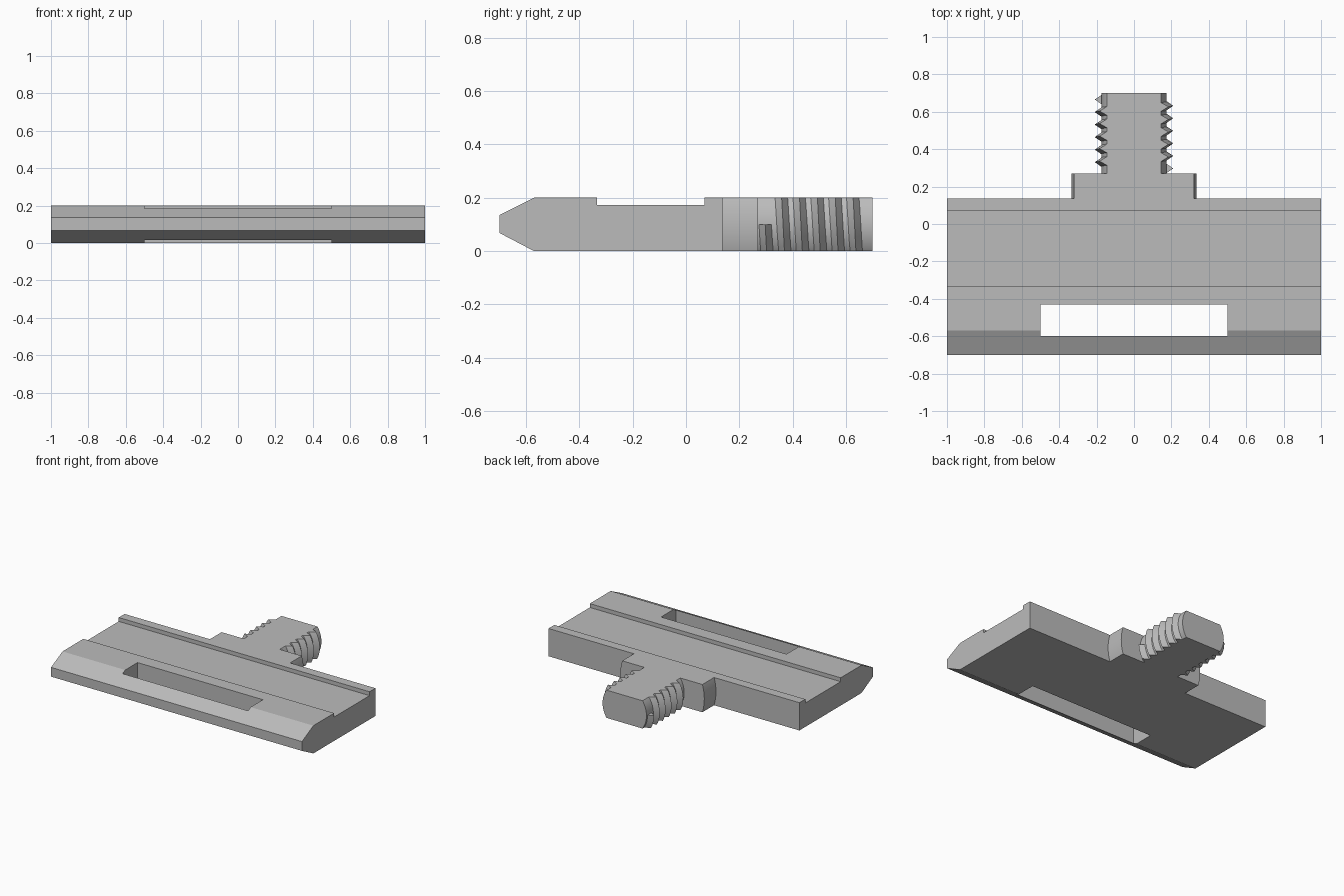
import bpy, bmesh, math
from mathutils import Vector

cube = bpy.data.objects.get("Cube")
if cube:
    bpy.data.objects.remove(cube, do_unlink=True)

THICK = 0.2
MID = THICK / 2

grey = bpy.data.materials.new("plain grey")
grey.use_nodes = True
COLOUR = (0.5, 0.5, 0.5, 1)
grey.diffuse_color = COLOUR
grey.node_tree.nodes["Principled BSDF"].inputs["Base Color"].default_value = COLOUR


def finish(name, bm):
    bmesh.ops.recalc_face_normals(bm, faces=bm.faces)
    mesh = bpy.data.meshes.new(name)
    bm.to_mesh(mesh)
    bm.free()
    mesh.materials.append(grey)
    obj = bpy.data.objects.new(name, mesh)
    bpy.context.collection.objects.link(obj)
    return obj


def box(name, lo, hi):
    bm = bmesh.new()
    bmesh.ops.create_cube(bm, size=1)
    lo, hi = Vector(lo), Vector(hi)
    for v in bm.verts:
        v.co = (lo + hi) / 2 + v.co * (hi - lo)
    return finish(name, bm)


def boolean(obj, cutter, operation):
    mod = obj.modifiers.new("cut", 'BOOLEAN')
    mod.object, mod.operation, mod.solver = cutter, operation, 'EXACT'
    bpy.ops.object.select_all(action='DESELECT')
    obj.select_set(True)
    bpy.context.view_layer.objects.active = obj
    bpy.ops.object.modifier_apply(modifier=mod.name)


def smooth(obj):
    bpy.ops.object.select_all(action='DESELECT')
    obj.select_set(True)
    bpy.context.view_layer.objects.active = obj
    bpy.ops.object.shade_smooth_by_angle(angle=math.radians(25))


def rod(name, radius, y0, y1, sides=64):
    """Closed cylinder along y."""
    bm = bmesh.new()
    rings = [[bm.verts.new((radius * math.cos(a), y, MID + radius * math.sin(a)))
              for a in (math.tau * i / sides for i in range(sides))] for y in (y0, y1)]
    for i in range(sides):
        j = (i + 1) % sides
        bm.faces.new((rings[0][i], rings[0][j], rings[1][j], rings[1][i]))
    for ring in rings:
        bm.faces.new(ring)
    return finish(name, bm)


# Plate: side profile with chamfered front and a shallow channel on top
profile = [(-0.7, 0.068), (-0.57, 0), (0.137, 0), (0.137, THICK), (0.07, THICK),
           (0.07, 0.172), (-0.333, 0.172), (-0.333, THICK), (-0.57, THICK), (-0.7, 0.135)]
bm = bmesh.new()
face = bm.faces.new([bm.verts.new((-1, y, z)) for y, z in profile])
extruded = bmesh.ops.extrude_face_region(bm, geom=[face])["geom"]
bmesh.ops.translate(bm, vec=(2, 0, 0),
                    verts=[g for g in extruded if isinstance(g, bmesh.types.BMVert)])
plate = finish("plate", bm)

# Slot through the plate
slot = box("slot_cutter", (-0.5, -0.6, -1), (0.5, -0.43, 1))
boolean(plate, slot, 'DIFFERENCE')

# Round neck and shaft, flattened to the plate thickness
slab = box("slab_cutter", (-2, -2, 0), (2, 2, THICK))
neck = rod("neck", 0.335, 0.137, 0.27)
shaft = rod("threaded_shaft", 0.175, 0.27, 0.7)

# Helical thread with a triangular tooth
PITCH, TURNS, STEPS, HALF = 0.067, 5.5, 32, 0.03
tooth = [(0.165, -HALF - 0.004), (0.21, 0), (0.165, HALF + 0.004)]
bm = bmesh.new()
sections = []
for i in range(int(TURNS * STEPS) + 1):
    turn = i / STEPS
    a = -math.tau * turn
    sections.append([bm.verts.new((r * math.cos(a), 0.297 + PITCH * turn + dy * 0.9,
                                   MID + r * math.sin(a))) for r, dy in tooth])
for s, t in zip(sections, sections[1:]):
    for k in range(3):
        m = (k + 1) % 3
        bm.faces.new((s[k], s[m], t[m], t[k]))
bm.faces.new(sections[0])
bm.faces.new(sections[-1])
thread = finish("screw_thread", bm)

for part in (neck, shaft, thread):
    boolean(part, slab, 'INTERSECT')
    smooth(part)

for helper in (slot, slab):
    bpy.data.objects.remove(helper, do_unlink=True)
